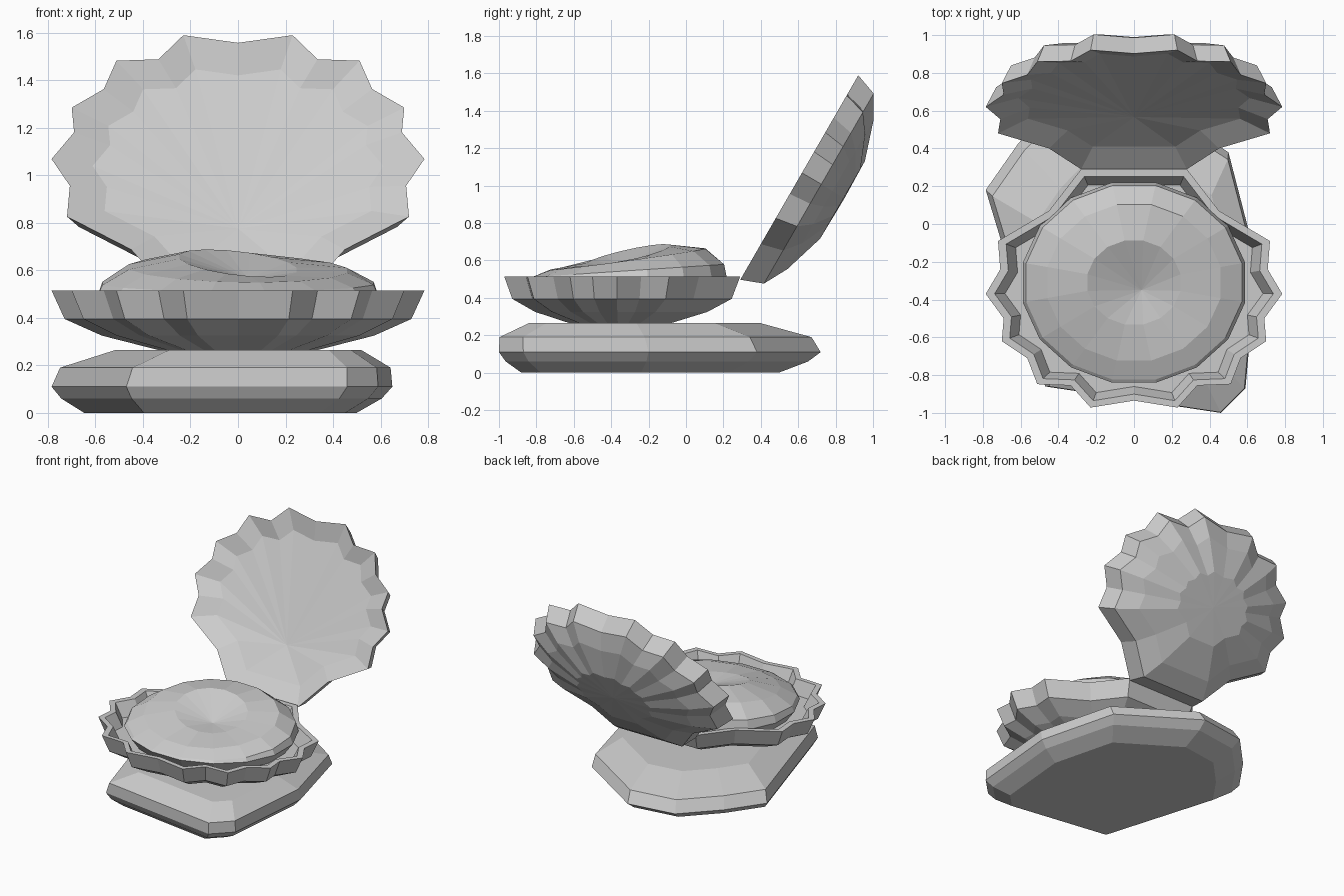
import bpy, bmesh, math
from mathutils import Matrix, Vector

if "Cube" in bpy.data.objects:
    bpy.data.objects.remove(bpy.data.objects["Cube"], do_unlink=True)

grey = bpy.data.materials.new("stone grey")
grey.use_nodes = True
colour = (0.6, 0.6, 0.6, 1)
grey.diffuse_color = colour
grey.node_tree.nodes["Principled BSDF"].inputs["Base Color"].default_value = colour


def loft(name, rings, start, end, matrix=None):
    """Skin closed rings and close both ends with a fan to a centre point."""
    bm = bmesh.new()
    loops = [[bm.verts.new(p) for p in ring] for ring in rings]
    n = len(loops[0])
    for a, b in zip(loops, loops[1:]):
        for i in range(n):
            j = (i + 1) % n
            bm.faces.new((a[i], a[j], b[j], b[i]))
    for loop, point in ((loops[0], start), (loops[-1], end)):
        tip = bm.verts.new(point)
        for i in range(n):
            bm.faces.new((loop[i], loop[(i + 1) % n], tip))
    if matrix:
        bm.transform(matrix)
    bmesh.ops.recalc_face_normals(bm, faces=bm.faces)
    mesh = bpy.data.meshes.new(name)
    bm.to_mesh(mesh)
    bm.free()
    mesh.materials.append(grey)
    obj = bpy.data.objects.new(name, mesh)
    bpy.context.collection.objects.link(obj)
    return obj


def scaled(outline, centre, scale, z):
    cx, cy = centre
    return [(cx + (x - cx) * scale, cy + (y - cy) * scale, z) for x, y in outline]


# Rock base: uneven slab with chamfered top and bottom
rock_outline = [(-.47, -.86), (.46, -1), (.59, -.87), (.65, -.2), (.5, .38),
                (-.03, .72), (-.38, .67), (-.61, .43), (-.785, .18)]
foot_mid, top_mid = (-.1, -.4), (.18, -.43)
loft("rock_base",
     [scaled(rock_outline, foot_mid, .8, 0),
      scaled(rock_outline, foot_mid, .94, .06),
      scaled(rock_outline, foot_mid, 1, .11),
      scaled(rock_outline, (.4, -.9), .97, .19),
      scaled(rock_outline, top_mid, .72, .265)],
     (*foot_mid, 0), (*top_mid, .265))

# Scalloped shell outline, mirrored; hinge edge lies on y = 0
half = [(.23, -1.262), (.335, -1.145), (.512, -1.138), (.565, -1), (.7, -.91),
        (.69, -.79), (.785, -.66), (.708, -.53), (.72, -.38), (.45, -.22), (.28, 0)]
shell_outline = [(0, -1.225)] + half + [(-x, y) for x, y in reversed(half)]
shell_mid = (0, -.65)


def shell(name, inner, matrix):
    profile = [(.38, -.26), (.73, -.19), (.93, -.12), (1, 0)] + inner
    loft(name, [scaled(shell_outline, shell_mid, s, z) for s, z in profile],
         (*shell_mid, -.265), (0, -.38, -.1), matrix)


shell("lower_shell", [(.94, 0), (.87, -.1)], Matrix.Translation((0, .29, .515)))
shell("upper_shell", [(.78, -.055)],
      Matrix.Translation((0, .29, .497)) @ Matrix.Rotation(math.radians(-120), 4, "X")
      @ Matrix.Scale(-1, 4, Vector((0, 0, 1))))


# Soft body cushion: domed, higher at the back, with a sunken centre
def cushion_ring(scale, z, tilt, direction=90, sides=16):
    ring = []
    for i in range(sides):
        a = math.tau * (i + .5) / sides
        lift = tilt * math.cos(a - math.radians(direction))
        ring.append((.6 * scale * math.cos(a),
                     -.31 + .54 * scale * math.sin(a), z + lift))
    return ring


loft("body_cushion",
     [cushion_ring(.9, .42, 0), cushion_ring(1, .5, 0),
      cushion_ring(.97, .545, .035), cushion_ring(.78, .607, .058, 98),
      cushion_ring(.42, .63, .058, 120)],
     (0, -.31, .42), (.04, -.35, .565))
